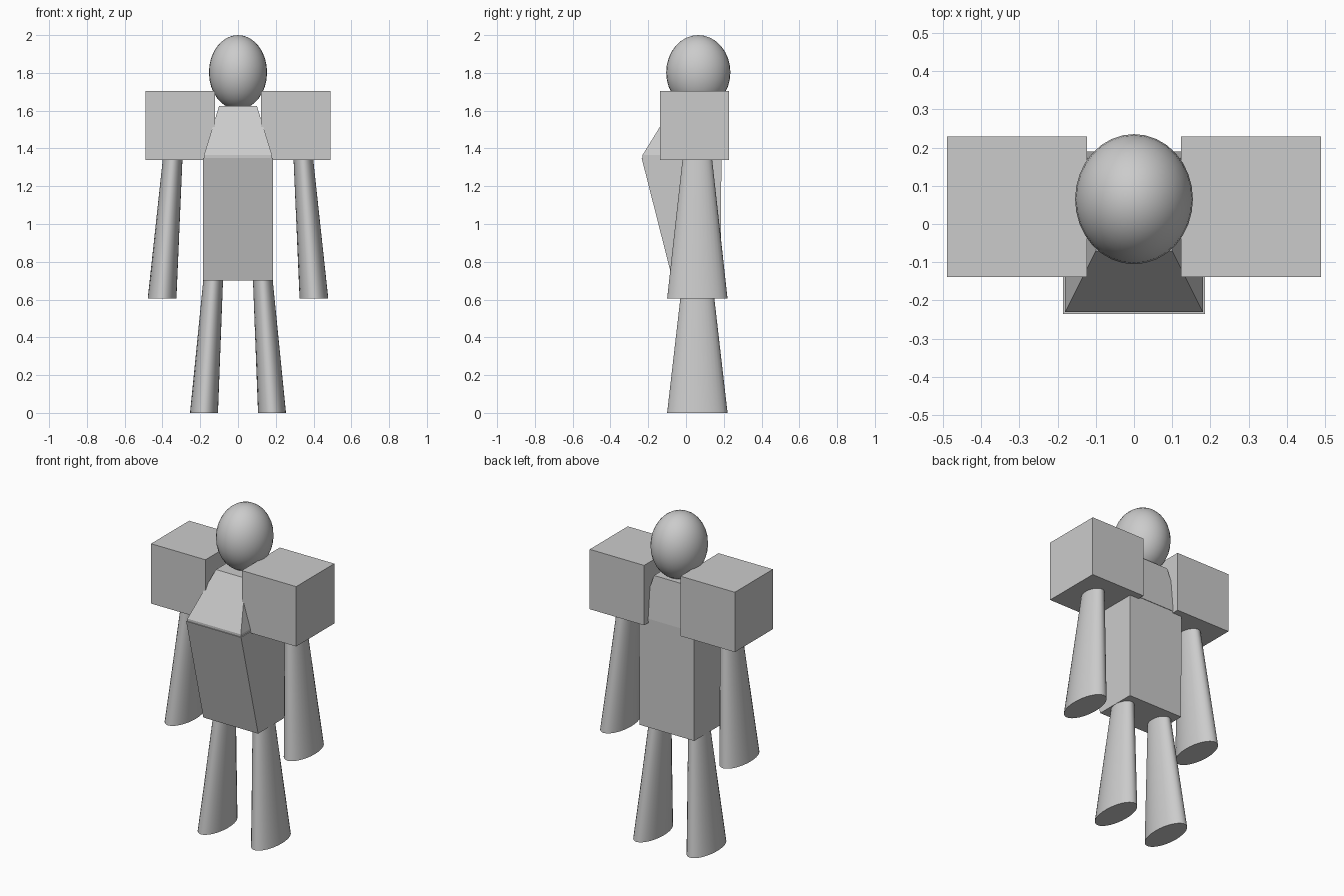
import bpy, bmesh, math

if "Cube" in bpy.data.objects:
    bpy.data.objects.remove(bpy.data.objects["Cube"])


def finish(bm, name, smooth=False):
    bmesh.ops.recalc_face_normals(bm, faces=bm.faces)
    me = bpy.data.meshes.new(name)
    bm.to_mesh(me)
    bm.free()
    ob = bpy.data.objects.new(name, me)
    bpy.context.collection.objects.link(ob)
    if smooth:
        bpy.ops.object.select_all(action='DESELECT')
        ob.select_set(True)
        bpy.context.view_layer.objects.active = ob
        bpy.ops.object.shade_smooth_by_angle(angle=math.radians(35))
    return ob


def loft(name, rings, smooth=False):
    """Skin a stack of equal-length rings and cap both ends."""
    bm = bmesh.new()
    loops = [[bm.verts.new(p) for p in ring] for ring in rings]
    n = len(loops[0])
    for a, b in zip(loops, loops[1:]):
        for i in range(n):
            j = (i + 1) % n
            bm.faces.new((a[i], a[j], b[j], b[i]))
    bm.faces.new(loops[0])
    bm.faces.new(loops[-1])
    return finish(bm, name, smooth)


def rect(z, hx, y0, y1):
    return [(-hx, y0, z), (hx, y0, z), (hx, y1, z), (-hx, y1, z)]


def oval(cx, cy, z, rx, ry, n=32):
    return [(cx + rx * math.cos(2 * math.pi * i / n),
             cy + ry * math.sin(2 * math.pi * i / n), z) for i in range(n)]


# Wedge torso and tapered upper chest
loft("torso", [rect(0.70, 0.185, -0.07, 0.185),
               rect(1.35, 0.185, -0.235, 0.187)])
loft("upper_chest", [rect(1.35, 0.18, -0.23, 0.19),
                     rect(1.365, 0.18, -0.23, 0.19),
                     rect(1.625, 0.10, -0.07, 0.165)])

# Head
bm = bmesh.new()
bmesh.ops.create_uvsphere(bm, u_segments=32, v_segments=16, radius=1)
bmesh.ops.scale(bm, vec=(0.154, 0.17, 0.197), verts=bm.verts)
bmesh.ops.translate(bm, vec=(0, 0.065, 1.803), verts=bm.verts)
finish(bm, "head", True)

for side, s in (("left", 1), ("right", -1)):
    # Shoulder block
    bm = bmesh.new()
    bmesh.ops.create_cube(bm, size=1)
    bmesh.ops.scale(bm, vec=(0.367, 0.367, 0.365), verts=bm.verts)
    bmesh.ops.translate(bm, vec=(s * 0.306, 0.045, 1.522), verts=bm.verts)
    finish(bm, side + "_shoulder", False)
    # Flared oval arm and leg
    loft(side + "_arm", [oval(s * 0.402, 0.06, 0.605, 0.076, 0.16),
                         oval(s * 0.346, 0.06, 1.345, 0.052, 0.078)], True)
    loft(side + "_leg", [oval(s * 0.18, 0.06, 0.0, 0.074, 0.16),
                         oval(s * 0.131, 0.06, 0.71, 0.052, 0.078)], True)
